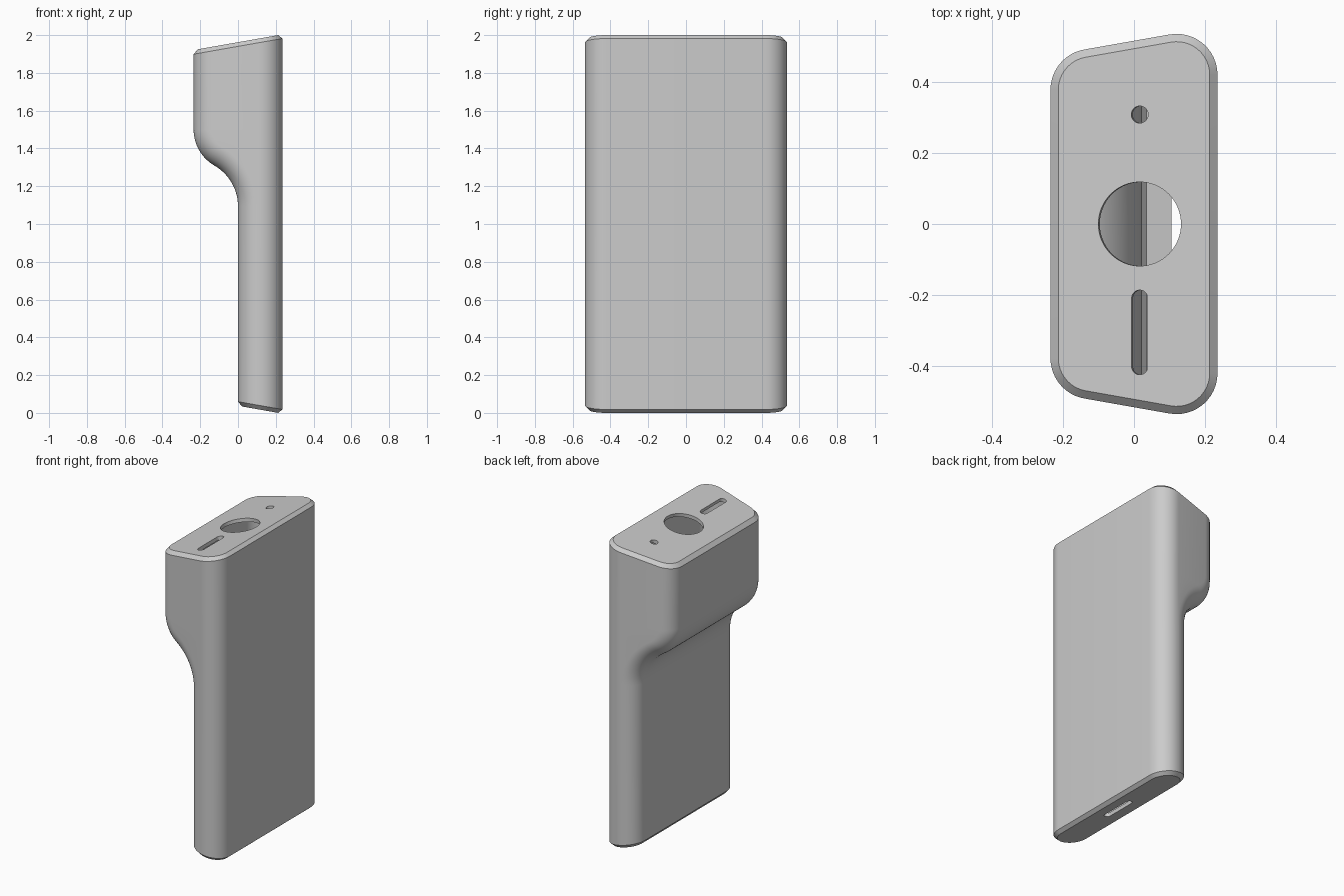
import bpy, bmesh, math
from mathutils import Vector, Matrix

if "Cube" in bpy.data.objects:
    bpy.data.objects.remove(bpy.data.objects["Cube"])

TILT = math.radians(10)
TAN = math.tan(TILT)
R = 0.115          # edge fillet radius
WALL = 0.023       # shell thickness
SIDE = Vector((-math.sin(TILT), math.cos(TILT), 0))   # side wall normal
RIGHT = Vector((1, 0, 0))
ARC = 12


def top_z(x):
    return 2 + TAN * (x - 0.213)


def bottom_z(x):
    return TAN * (0.213 - x)


def outward(phi):
    return Vector((-math.cos(phi), 0, -math.sin(phi)))


def centre(x, z):
    """Fillet ball centre, kept at a constant distance from the side wall."""
    return Vector((x, 0.42 + TAN * (x - 0.12), z))


def ring(c, n, r, plane=None):
    """Closed cross-section: rounded back edge, side wall, rounded front edge."""
    right = centre(0.12, c.z)
    half = [c + r * n.slerp(SIDE, i / ARC) for i in range(ARC + 1)]
    half += [right + r * SIDE.slerp(RIGHT, i / ARC) for i in range(ARC + 1)]
    pts = half + [Vector((p.x, -p.y, p.z)) for p in reversed(half)]
    if plane:
        for p in pts:
            p.z = plane(p.x)
    return pts


def shell(bm, r, inset, chamfer, inner):
    """Loft the cross-section down the stepped back profile."""
    n0 = outward(0)
    hi, lo = centre(-0.12, 1.9), centre(0.115, 0.1)
    drop = chamfer
    rings = [ring(hi, n0, r - chamfer, lambda x: top_z(x) - inset),
             ring(hi, n0, r, lambda x: top_z(x) - inset - drop)]
    bend, steps = math.radians(60), 14
    o1 = Vector((-0.015, 0, 1.5))                 # convex bend
    o2 = o1 + 0.47 * outward(bend)                # concave bend
    for i in range(steps + 1):
        n = outward(bend * i / steps)
        c = o1 + (0.22 - R) * n
        rings.append(ring(centre(c.x, c.z), n, r))
    for i in range(steps - 1, -1, -1):
        n = outward(bend * i / steps)
        c = o2 - (0.25 + R) * n
        rings.append(ring(centre(c.x, c.z), n, r))
    rings += [ring(lo, n0, r, lambda x: bottom_z(x) + inset + drop),
              ring(lo, n0, r - chamfer, lambda x: bottom_z(x) + inset)]

    loops = [[bm.verts.new(p) for p in pts] for pts in rings]
    faces = [bm.faces.new(loops[0]), bm.faces.new(loops[-1])]
    k = len(loops[0])
    for a, b in zip(loops, loops[1:]):
        for i in range(k):
            j = (i + 1) % k
            faces.append(bm.faces.new((a[i], a[j], b[j], b[i])))
    bmesh.ops.recalc_face_normals(bm, faces=faces)
    if inner:
        bmesh.ops.reverse_faces(bm, faces=faces)


def make_object(name, bm):
    mesh = bpy.data.meshes.new(name)
    bm.to_mesh(mesh)
    bm.free()
    ob = bpy.data.objects.new(name, mesh)
    bpy.context.collection.objects.link(ob)
    return ob


def slot_cutter(name, loc, r, half_len, angle, seg=24):
    """Round-ended prism; a plain cylinder when half_len is 0."""
    bm = bmesh.new()
    pts = []
    for side in (1, -1):
        start = 0 if side == 1 else math.pi
        count = seg + 1 if half_len else seg
        for i in range(count):
            a = start + math.pi * i / seg
            pts.append((r * math.cos(a), r * math.sin(a) + side * half_len, -0.05))
    base = bm.faces.new([bm.verts.new(p) for p in pts])
    ext = bmesh.ops.extrude_face_region(bm, geom=[base])
    top = [v for v in ext["geom"] if isinstance(v, bmesh.types.BMVert)]
    bmesh.ops.translate(bm, verts=top, vec=(0, 0, 0.1))
    bmesh.ops.recalc_face_normals(bm, faces=bm.faces)
    bm.transform(Matrix.Translation(loc) @ Matrix.Rotation(angle, 4, 'Y'))
    ob = make_object(name, bm)
    ob.hide_render = True
    return ob


# hollow housing: outer skin plus offset inner skin
bm = bmesh.new()
shell(bm, R, 0, 0.022, False)
shell(bm, R - WALL, WALL / math.cos(TILT), 0.012, True)
housing = make_object("housing", bm)

# openings in the top and bottom plates
tx, bx = 0.016, 0.123
cutters = [
    slot_cutter("round_opening_cutter", (tx, 0, top_z(tx)), 0.118, 0, -TILT, 32),
    slot_cutter("pin_hole_cutter", (tx, 0.308, top_z(tx)), 0.024, 0, -TILT),
    slot_cutter("top_slot_cutter", (tx, -0.305, top_z(tx)), 0.023, 0.096, -TILT),
    slot_cutter("bottom_slot_cutter", (bx, 0, bottom_z(bx)), 0.022, 0.096, TILT),
]
bpy.context.view_layer.objects.active = housing
housing.select_set(True)
for cut in cutters:
    mod = housing.modifiers.new(cut.name, 'BOOLEAN')
    mod.operation = 'DIFFERENCE'
    mod.solver = 'EXACT'
    mod.object = cut
    bpy.ops.object.modifier_apply(modifier=mod.name)
    bpy.data.objects.remove(cut, do_unlink=True)

bpy.ops.object.shade_smooth_by_angle(angle=math.radians(25))
